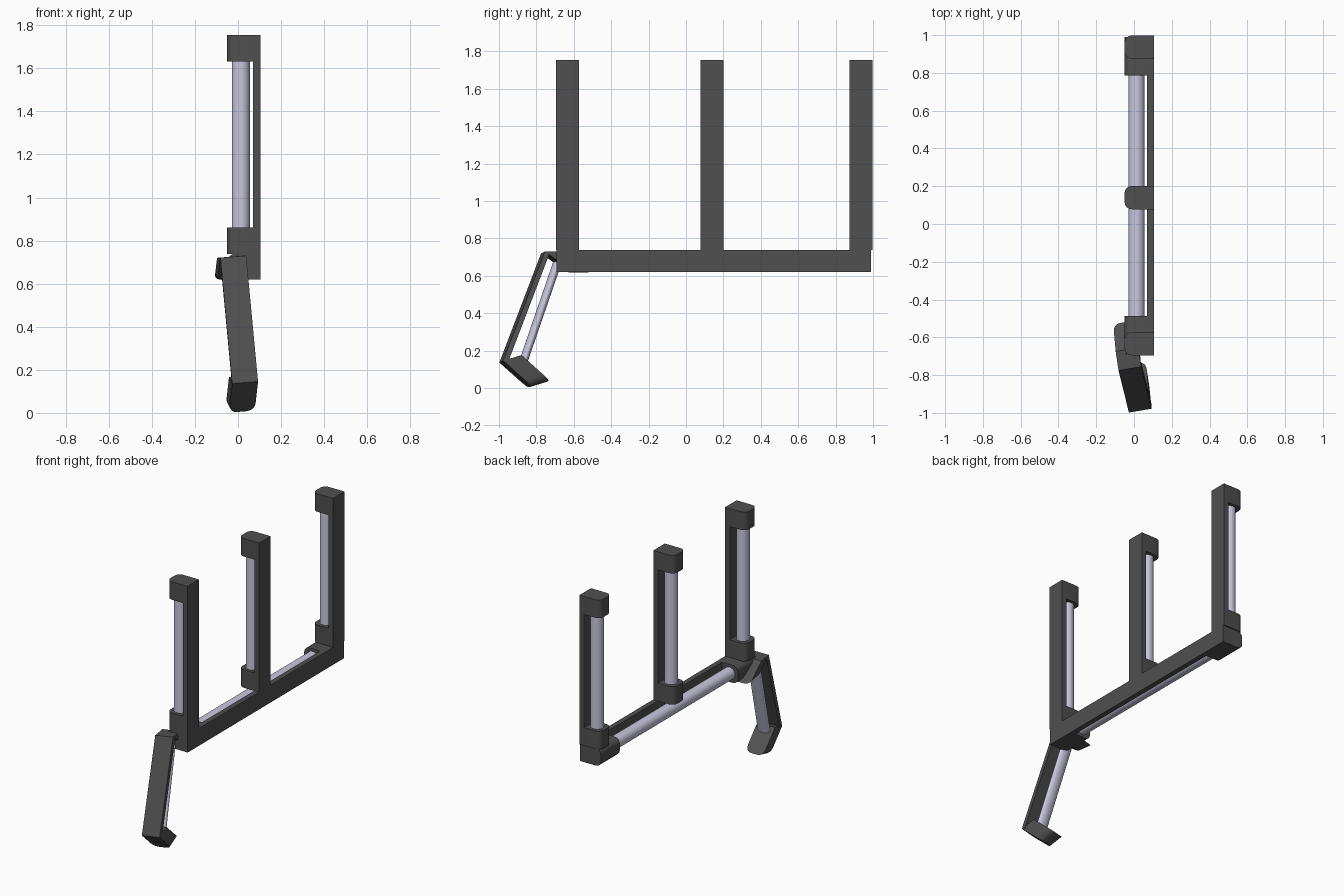
import bpy, bmesh, math
from mathutils import Vector as V, Matrix

if "Cube" in bpy.data.objects:
    bpy.data.objects.remove(bpy.data.objects["Cube"])


def material(name, color):
    m = bpy.data.materials.new(name)
    m.diffuse_color = (*color, 1)
    m.use_nodes = True
    m.node_tree.nodes["Principled BSDF"].inputs["Base Color"].default_value = m.diffuse_color
    return m


FRAME = material("dark_frame", (0.08, 0.08, 0.08))
TUBE = material("pale_tube", (0.58, 0.58, 0.74))


def finish(bm, name, mat):
    bmesh.ops.recalc_face_normals(bm, faces=bm.faces)
    mesh = bpy.data.meshes.new(name)
    bm.to_mesh(mesh)
    bm.free()
    ob = bpy.data.objects.new(name, mesh)
    bpy.context.collection.objects.link(ob)
    mesh.materials.append(mat)
    bpy.ops.object.select_all(action='DESELECT')
    ob.select_set(True)
    bpy.context.view_layer.objects.active = ob
    bpy.ops.object.shade_smooth_by_angle(angle=math.radians(30))
    return ob


def prism(bm, o, d, w, e, rounded):
    """Slanted block: depth d, width w, length e; far corners optionally rounded."""
    prof = [(0, 1), (0, 0)]
    if rounded:
        ru, rv = 0.25, 0.3
        arc = [i * math.pi / 8 for i in range(5)]
        prof += [(1 - ru + ru * math.sin(a), rv - rv * math.cos(a)) for a in arc]
        prof += [(1 - ru + ru * math.cos(a), 1 - rv + rv * math.sin(a)) for a in arc]
    else:
        prof += [(1, 0), (1, 1)]
    a = [bm.verts.new(o + d * u + w * v) for u, v in prof]
    b = [bm.verts.new(p.co + e) for p in a]
    bm.faces.new(a)
    bm.faces.new(b)
    for i in range(len(a)):
        j = (i + 1) % len(a)
        bm.faces.new((a[i], a[j], b[j], b[i]))


def tube(name, p, q, wide, thin, w):
    """Elliptical tube from p to q, wide radius along w."""
    axis = (q - p).normalized()
    w = (w - axis * w.dot(axis)).normalized()
    t = axis.cross(w)
    rot = Matrix((w, t, axis)).transposed().to_4x4()
    bm = bmesh.new()
    bmesh.ops.create_cone(bm, cap_ends=True, segments=32, radius1=1, radius2=1, depth=1,
                          matrix=Matrix.Translation((p + q) / 2) @ rot
                          @ Matrix.Diagonal((wide, thin, (q - p).length, 1)))
    finish(bm, name, TUBE)


def straight_unit(name, o, w, length, block):
    """Straight back strip with an end block at each end and a tube between."""
    d, back = V((-0.155, 0, 0)), V((-0.035, 0, 0))
    unit = length.normalized()
    bm = bmesh.new()
    prism(bm, o, d, w, unit * block, True)
    prism(bm, o + length, d, w, -unit * block, True)
    prism(bm, o + unit * block, back, w, length - unit * 2 * block, False)
    finish(bm, name + "_bracket", FRAME)
    mid = o + w / 2 + V((-0.092, 0, 0))
    tube(name + "_tube", mid + unit * (block - 0.01),
         mid + length - unit * (block - 0.01), 0.042, 0.042, w)


# Three uprights
for n, y in (("front", -0.695), ("middle", 0.078), ("rear", 0.875)):
    straight_unit(n + "_upright", V((0.105, y, 0.737)), V((0, 0.123, 0)), V((0, 0, 1.018)), 0.123)

# Long horizontal base
straight_unit("base", V((0.105, -0.692, 0.62)), V((0, 0, 0.119)), V((0, 1.682, 0)), 0.205)

# Slanted leg: back strip and two skewed end blocks
w = V((0.12, 0.02, 0.01))
top, bottom = V((-0.082, -0.775, 0.72)), V((-0.027, -0.998, 0.136))
bm = bmesh.new()
prism(bm, top, V((0, 0.024, -0.015)), w, bottom - top, False)
prism(bm, bottom, V((-0.015, 0.152, -0.135)), w, V((-0.015, 0.098, 0.03)), True)
prism(bm, top, V((-0.013, 0.145, -0.105)), w, V((-0.015, 0.1, 0.0)), True)
finish(bm, "leg_bracket", FRAME)
tube("leg_tube", V((-0.033, -0.688, 0.67)), V((0.022, -0.877, 0.12)), 0.042, 0.022, w)
